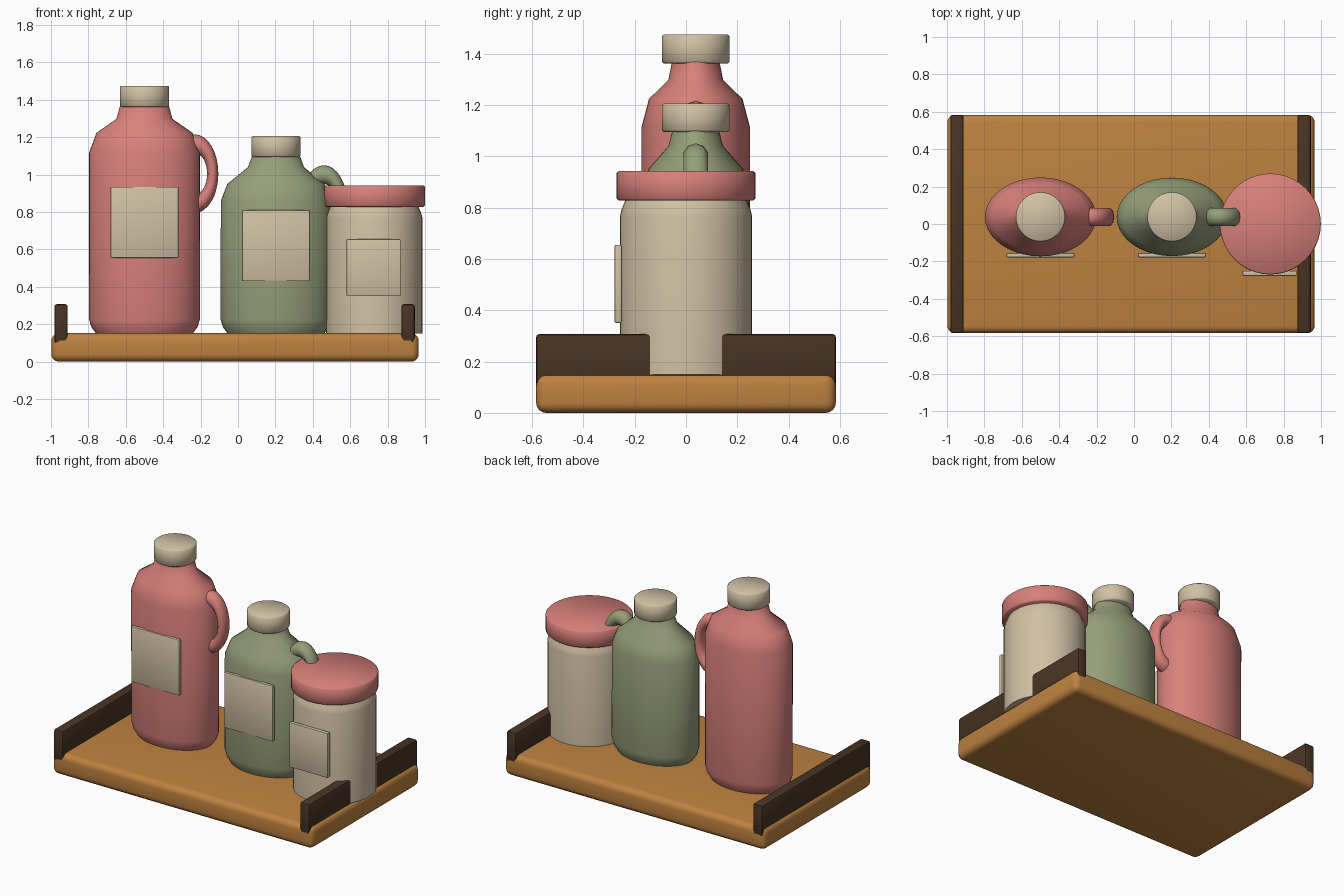
import bpy, bmesh, math
from mathutils import Matrix

if "Cube" in bpy.data.objects:
    bpy.data.objects.remove(bpy.data.objects["Cube"])


def srgb(r, g, b):
    f = lambda c: ((c / 255 + 0.055) / 1.055) ** 2.4
    return (f(r), f(g), f(b), 1)


def material(name, *rgb):
    m = bpy.data.materials.new(name)
    m.diffuse_color = srgb(*rgb)
    m.use_nodes = True
    m.node_tree.nodes["Principled BSDF"].inputs["Base Color"].default_value = m.diffuse_color
    return m


PINK = material("dusty_pink", 216, 128, 122)
GREEN = material("sage_green", 150, 158, 121)
CREAM = material("cream", 208, 193, 164)
WOOD = material("warm_wood", 190, 130, 64)
DARK = material("dark_wood", 72, 52, 36)


def finish(name, bm, mat, angle=40):
    bmesh.ops.recalc_face_normals(bm, faces=bm.faces)
    me = bpy.data.meshes.new(name)
    bm.to_mesh(me)
    bm.free()
    me.materials.append(mat)
    ob = bpy.data.objects.new(name, me)
    bpy.context.collection.objects.link(ob)
    bpy.ops.object.select_all(action='DESELECT')
    ob.select_set(True)
    bpy.context.view_layer.objects.active = ob
    bpy.ops.object.shade_smooth_by_angle(angle=math.radians(angle))
    return ob


def box(name, lo, hi, mat, bevel, segments=2):
    bm = bmesh.new()
    bmesh.ops.create_cube(bm, size=1)
    for v in bm.verts:
        v.co = [l + (c + 0.5) * (h - l) for c, l, h in zip(v.co, lo, hi)]
    bmesh.ops.bevel(bm, geom=bm.edges[:], offset=bevel, segments=segments,
                    profile=0.5, affect='EDGES')
    return finish(name, bm, mat)


def lathe(name, x, y, profile, mat, squash=1.0, n=40, angle=40):
    """Revolve (radius, z) points; squash flattens the section in y."""
    bm = bmesh.new()
    rings = []
    for r, z in profile:
        rings.append([bm.verts.new((x + r * math.cos(2 * math.pi * i / n),
                                    y + r * squash * math.sin(2 * math.pi * i / n), z))
                      for i in range(n)])
    for a, b in zip(rings, rings[1:]):
        for i in range(n):
            j = (i + 1) % n
            bm.faces.new((a[i], a[j], b[j], b[i]))
    bm.faces.new(rings[0])
    bm.faces.new(rings[-1])
    return finish(name, bm, mat, angle)


def disc(name, x, y, r, z0, z1, mat):
    b = 0.007
    return lathe(name, x, y, [(r - b, z0), (r, z0 + b), (r, z1 - b), (r - b, z1)], mat, angle=50)


def handle(name, x, y, z, mat, major=0.16, minor=0.05, flat=0.6, n=32, k=10):
    """Upright ring, narrowed in x, half sunk into the bottle."""
    bm = bmesh.new()
    rings = []
    for i in range(n):
        a = 2 * math.pi * i / n
        ring = []
        for j in range(k):
            t = 2 * math.pi * j / k
            rad = major + minor * math.cos(t)
            ring.append(bm.verts.new((x + flat * rad * math.cos(a),
                                      y + minor * math.sin(t), z + rad * math.sin(a))))
        rings.append(ring)
    for i in range(n):
        a, b = rings[i], rings[(i + 1) % n]
        for j in range(k):
            q = (j + 1) % k
            bm.faces.new((a[j], a[q], b[q], b[j]))
    return finish(name, bm, mat, 60)


# Tray with two end rails
box("tray_base", (-0.998, -0.584, 0), (0.966, 0.584, 0.152), WOOD, 0.04, 4)
for name, x in (("left_rail", -0.982), ("right_rail", 0.874)):
    box(name, (x, -0.584, 0.095), (x + 0.071, 0.584, 0.307), DARK, 0.012)

# Two oval bottles: body, cap, label, handle
BY = 0.038
bottles = (
    ("pink", PINK, -0.5, [(0.297, 1.115), (0.257, 1.223), (0.15, 1.298), (0.13, 1.37)],
     1.362, 1.475, 0.745, -0.231, 1.005),
    ("green", GREEN, 0.203, [(0.295, 0.86), (0.26, 0.95), (0.15, 1.04), (0.128, 1.10)],
     1.095, 1.206, 0.62, 0.459, 0.84),
)
for name, mat, x, top, c0, c1, label_z, hx, hz in bottles:
    lathe(name + "_bottle", x, BY, [(0.258, 0.15), (0.284, 0.185), (0.296, 0.225)] + top,
          mat, squash=0.71, angle=50)
    disc(name + "_bottle_cap", x, BY, 0.132, c0, c1, CREAM)
    box(name + "_bottle_label", (x - 0.182, -0.178, label_z - 0.19),
        (x + 0.182, -0.155, label_z + 0.19), CREAM, 0.006)
    handle(name + "_bottle_handle", hx, BY, hz, mat)

# Round jar with lid and label
JX = 0.729
lathe("jar_body", JX, 0, [(0.258, 0.15), (0.258, 0.765), (0.252, 0.79), (0.235, 0.832)], CREAM)
disc("jar_lid", JX, 0, 0.27, 0.828, 0.942, PINK)
box("jar_label", (0.58, -0.278, 0.35), (0.87, -0.25, 0.655), CREAM, 0.006)
